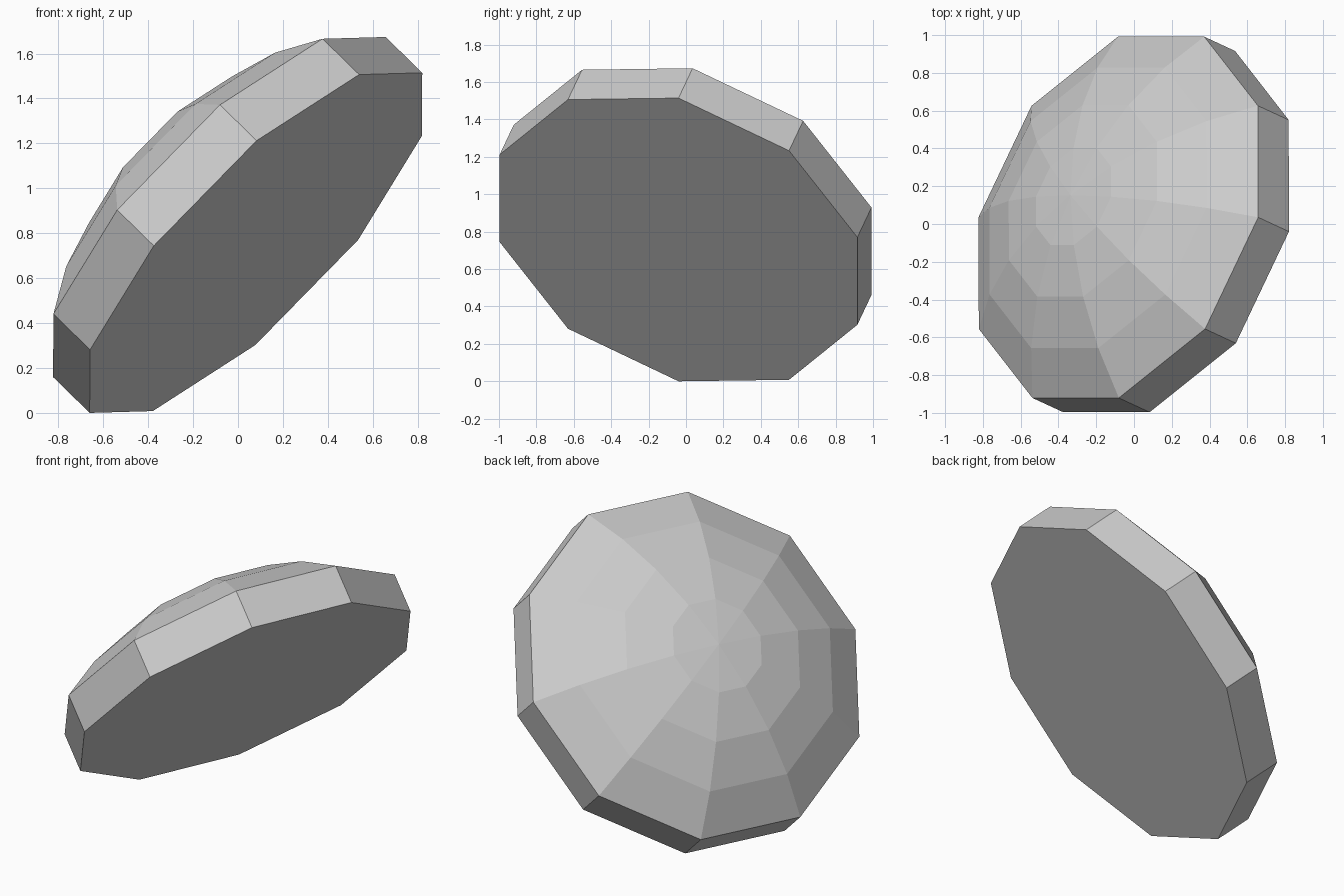
import bpy
import bmesh
from math import sin, cos, pi, radians
from mathutils import Vector, Matrix

if "Cube" in bpy.data.objects:
    bpy.data.objects.remove(bpy.data.objects["Cube"], do_unlink=True)

SIDES = 10
RADIUS = 1.059
RIM = 0.24
BANDS = 4
STEP = radians(9.7)

# Single grey material
grey = bpy.data.materials.new("light_grey")
grey.use_nodes = True
colour = (0.6, 0.6, 0.6, 1)
grey.diffuse_color = colour
grey.node_tree.nodes["Principled BSDF"].inputs["Base Color"].default_value = colour

# Profile from base to dome: straight rim, then a shallow spherical cap
ball = RADIUS / sin(BANDS * STEP)
floor = ball * cos(BANDS * STEP)
profile = [(RADIUS, 0)]
for k in range(BANDS, 0, -1):
    profile.append((ball * sin(k * STEP), RIM + ball * cos(k * STEP) - floor))
apex_height = RIM + ball - floor

# Lathe the profile into faceted rings
bm = bmesh.new()
rings = []
for r, h in profile:
    angles = [2 * pi * i / SIDES for i in range(SIDES)]
    rings.append([bm.verts.new((r * cos(a), r * sin(a), h)) for a in angles])
apex = bm.verts.new((0, 0, apex_height))
bm.faces.new(rings[0][::-1])
for i in range(SIDES):
    j = (i + 1) % SIDES
    for low, high in zip(rings, rings[1:]):
        bm.faces.new((low[i], low[j], high[j], high[i]))
    bm.faces.new((rings[-1][i], rings[-1][j], apex))

# Tilt the disc up on its edge
axis = Vector((-0.679, 0.314, 0.664)).normalized()
across = Vector((0.699, 0, 0.715))
across = (across - axis * across.dot(axis)).normalized()
tilt = Matrix((across, axis.cross(across), axis)).transposed().to_4x4()
bm.transform(Matrix.Translation((0.08, -0.04, 0.763)) @ tilt)

# Rest on the ground
lowest = min(v.co.z for v in bm.verts)
bmesh.ops.translate(bm, verts=bm.verts, vec=(0, 0, -lowest))
bmesh.ops.recalc_face_normals(bm, faces=bm.faces)

mesh = bpy.data.meshes.new("domed_disc")
bm.to_mesh(mesh)
bm.free()
mesh.materials.append(grey)
disc = bpy.data.objects.new("domed_disc", mesh)
bpy.context.collection.objects.link(disc)
